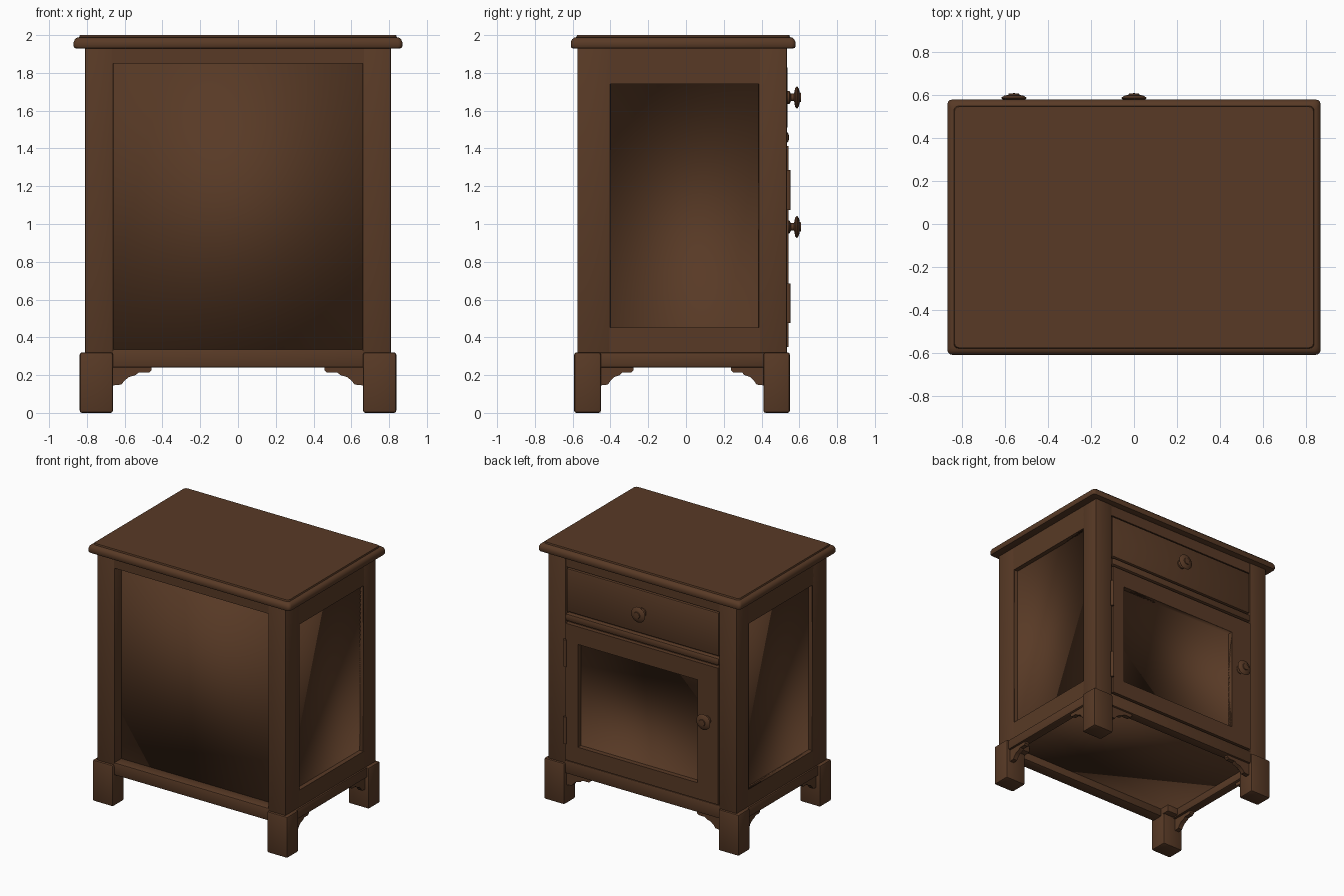
import bpy, bmesh, math
from mathutils import Vector, Matrix

old = bpy.data.objects.get("Cube")
if old:
    bpy.data.objects.remove(old, do_unlink=True)

WOOD = (0.098, 0.042, 0.019, 1)
wood = bpy.data.materials.new("dark brown wood")
wood.use_nodes = True
wood.diffuse_color = WOOD
bsdf = wood.node_tree.nodes["Principled BSDF"]
bsdf.inputs["Base Color"].default_value = WOOD
bsdf.inputs["Roughness"].default_value = 0.6


def finish(name, bm, smooth=None):
    """Turn a bmesh into an object; smooth is the sharp-edge angle in degrees."""
    mesh = bpy.data.meshes.new(name)
    bm.to_mesh(mesh)
    bm.free()
    mesh.materials.append(wood)
    obj = bpy.data.objects.new(name, mesh)
    bpy.context.collection.objects.link(obj)
    if smooth:
        bpy.ops.object.select_all(action='DESELECT')
        obj.select_set(True)
        bpy.context.view_layer.objects.active = obj
        bpy.ops.object.shade_smooth_by_angle(angle=math.radians(smooth))
    return obj


def box_mesh(x, y, z):
    bm = bmesh.new()
    size = [b - a for a, b in (x, y, z)]
    mid = [(a + b) / 2 for a, b in (x, y, z)]
    bmesh.ops.create_cube(bm, size=1, matrix=Matrix.Translation(mid) @ Matrix.Diagonal((*size, 1)))
    return bm


def board(name, x, y, z, bevel=0.006, smooth=40):
    """A board with rounded edges."""
    bm = box_mesh(x, y, z)
    if bevel:
        bmesh.ops.bevel(bm, geom=bm.edges[:], offset=bevel, segments=2, profile=0.5, affect='EDGES')
    return finish(name, bm, smooth)


def tray(name, x, y, z, opening):
    """A sunken panel: an inside-out box without its outer face, shaded softly."""
    bm = box_mesh(x, y, z)
    bm.normal_update()
    outer = [f for f in bm.faces if f.normal.dot(Vector(opening)) > 0.9]
    bmesh.ops.delete(bm, geom=outer, context='FACES')
    bmesh.ops.reverse_faces(bm, faces=bm.faces[:])
    return finish(name, bm, 180)


def mirrored(side, a, b):
    """Span a..b on the given side of x = 0."""
    return tuple(sorted((side * a, side * b)))


def knob(name, x, z):
    """A turned knob pointing along +y."""
    profile = [(0.034, 0.53), (0.034, 0.548), (0.02, 0.555), (0.02, 0.572), (0.05, 0.578),
               (0.06, 0.588), (0.045, 0.598), (0.026, 0.602), (0.024, 0.608), (0, 0.61)]
    bm = bmesh.new()
    verts = [bm.verts.new((x + r, y, z)) for r, y in profile]
    edges = [bm.edges.new(pair) for pair in zip(verts, verts[1:])]
    bmesh.ops.spin(bm, geom=verts + edges, cent=(x, 0, z), axis=(0, 1, 0),
                   angle=2 * math.pi, steps=24)
    bmesh.ops.remove_doubles(bm, verts=bm.verts[:], dist=0.0005)
    bmesh.ops.recalc_face_normals(bm, faces=bm.faces[:])
    return finish(name, bm, 40)


def bracket(name, origin, along, across):
    """A scrolled corner bracket growing from a foot along one direction."""
    outline = [(0, 0.25), (0, 0.145), (0.05, 0.15), (0.065, 0.17), (0.09, 0.19),
               (0.125, 0.2), (0.14, 0.213), (0.195, 0.213), (0.21, 0.225), (0.21, 0.25)]
    origin, along, across = Vector(origin), Vector(along), Vector(across)
    bm = bmesh.new()
    face = bm.faces.new([bm.verts.new(origin + along * u + Vector((0, 0, z))) for u, z in outline])
    side = bmesh.ops.extrude_face_region(bm, geom=[face])
    moved = [g for g in side["geom"] if isinstance(g, bmesh.types.BMVert)]
    bmesh.ops.translate(bm, verts=moved, vec=across)
    bmesh.ops.recalc_face_normals(bm, faces=bm.faces[:])
    return finish(name, bm, 30)


def table_top():
    """Stack of rounded rectangles forming the moulded edge of the top."""
    rings = [(0.02, 1.928), (0.004, 1.932), (0, 1.94), (0, 1.962), (0.006, 1.977),
             (0.018, 1.987), (0.03, 1.989), (0.033, 2.0)]
    bm = bmesh.new()
    loops = []
    for inset, z in rings:
        r, loop = 0.022, []
        for k in range(16):
            quarter, step = divmod(k, 4)
            a = math.radians(quarter * 90 + step * 30)
            sx = 1 if quarter in (0, 3) else -1
            sy = 1 if quarter in (0, 1) else -1
            loop.append(bm.verts.new((sx * (0.87 - inset - r) + r * math.cos(a),
                                      -0.015 + sy * (0.595 - inset - r) + r * math.sin(a), z)))
        loops.append(loop)
    for low, high in zip(loops, loops[1:]):
        for i in range(16):
            j = (i + 1) % 16
            bm.faces.new((low[i], low[j], high[j], high[i]))
    bm.faces.new(loops[-1])
    bm.faces.new(loops[0][::-1])
    return finish("table_top", bm, 35)


table_top()

# Posts, feet, side frames and brackets, repeated on both sides
for s, side in ((1, "left"), (-1, "right")):
    for end, post_y, foot_y in (("front", (-0.575, -0.4), (-0.592, -0.45)),
                                ("back", (0.385, 0.535), (0.41, 0.55))):
        board(f"{side}_{end}_post", mirrored(s, 0.66, 0.81), post_y, (0.25, 1.935))
        board(f"{side}_{end}_foot", mirrored(s, 0.662, 0.838), foot_y, (0, 0.32), 0.012)
    board(f"{side}_upper_rail", mirrored(s, 0.7, 0.81), (-0.41, 0.395), (1.74, 1.935), 0)
    board(f"{side}_lower_rail", mirrored(s, 0.7, 0.81), (-0.41, 0.395), (0.31, 0.452), 0)
    board(f"{side}_base_rail", mirrored(s, 0.75, 0.822), (-0.47, 0.43), (0.24, 0.32), 0.012)
    tray(f"{side}_panel", mirrored(s, 0.775, 0.81), (-0.4, 0.385), (0.452, 1.74), (s, 0, 0))
    bracket(f"{side}_front_bracket", (s * 0.77, -0.455, 0), (0, 0.84, 0), (s * 0.035, 0, 0))
    bracket(f"{side}_back_bracket", (s * 0.77, 0.415, 0), (0, -0.84, 0), (s * 0.035, 0, 0))
    bracket(f"{side}_door_bracket", (s * 0.667, 0.485, 0), (-s, 0, 0), (0, 0.035, 0))

# Plain closed face and bottom
board("front_top_rail", (-0.67, 0.67), (-0.575, -0.47), (1.85, 1.935), 0)
board("front_base_rail", (-0.67, 0.67), (-0.575, -0.48), (0.24, 0.338), 0.01)
board("front_panel", (-0.662, 0.662), (-0.49, -0.46), (0.33, 1.86), 0, 180)
board("bottom_board", (-0.77, 0.77), (-0.5, 0.5), (0.3, 0.335), 0, 180)

# Drawer face
board("drawer_top_rail", (-0.67, 0.67), (0.44, 0.53), (1.845, 1.935), 0)
board("drawer_backing", (-0.67, 0.67), (0.44, 0.51), (1.4, 1.86), 0)
board("drawer_front", (-0.655, 0.655), (0.49, 0.537), (1.5, 1.838), 0.012)
board("middle_rail", (-0.662, 0.662), (0.47, 0.545), (1.428, 1.488), 0.018)
board("door_base_rail", (-0.67, 0.67), (0.46, 0.535), (0.24, 0.342), 0.008)

# Door frame with its sunken panel
door_y = (0.48, 0.543)
board("door_hinge_stile", (0.55, 0.655), door_y, (0.35, 1.412), 0)
board("door_knob_stile", (-0.655, -0.48), door_y, (0.35, 1.412), 0)
board("door_upper_rail", (-0.48, 0.55), door_y, (1.275, 1.412), 0)
board("door_lower_rail", (-0.48, 0.55), door_y, (0.35, 0.475), 0)
tray("door_panel", (-0.48, 0.55), (0.505, 0.543), (0.475, 1.275), (0, 1, 0))

for label, z in (("upper", 1.18), ("lower", 0.58)):
    bm = bmesh.new()
    bmesh.ops.create_cone(bm, cap_ends=True, segments=12, radius1=0.013, radius2=0.013,
                          depth=0.21, matrix=Matrix.Translation((0.66, 0.541, z)))
    finish(f"{label}_hinge", bm, 40)

knob("drawer_knob", 0, 1.67)
knob("door_knob", -0.56, 0.985)
